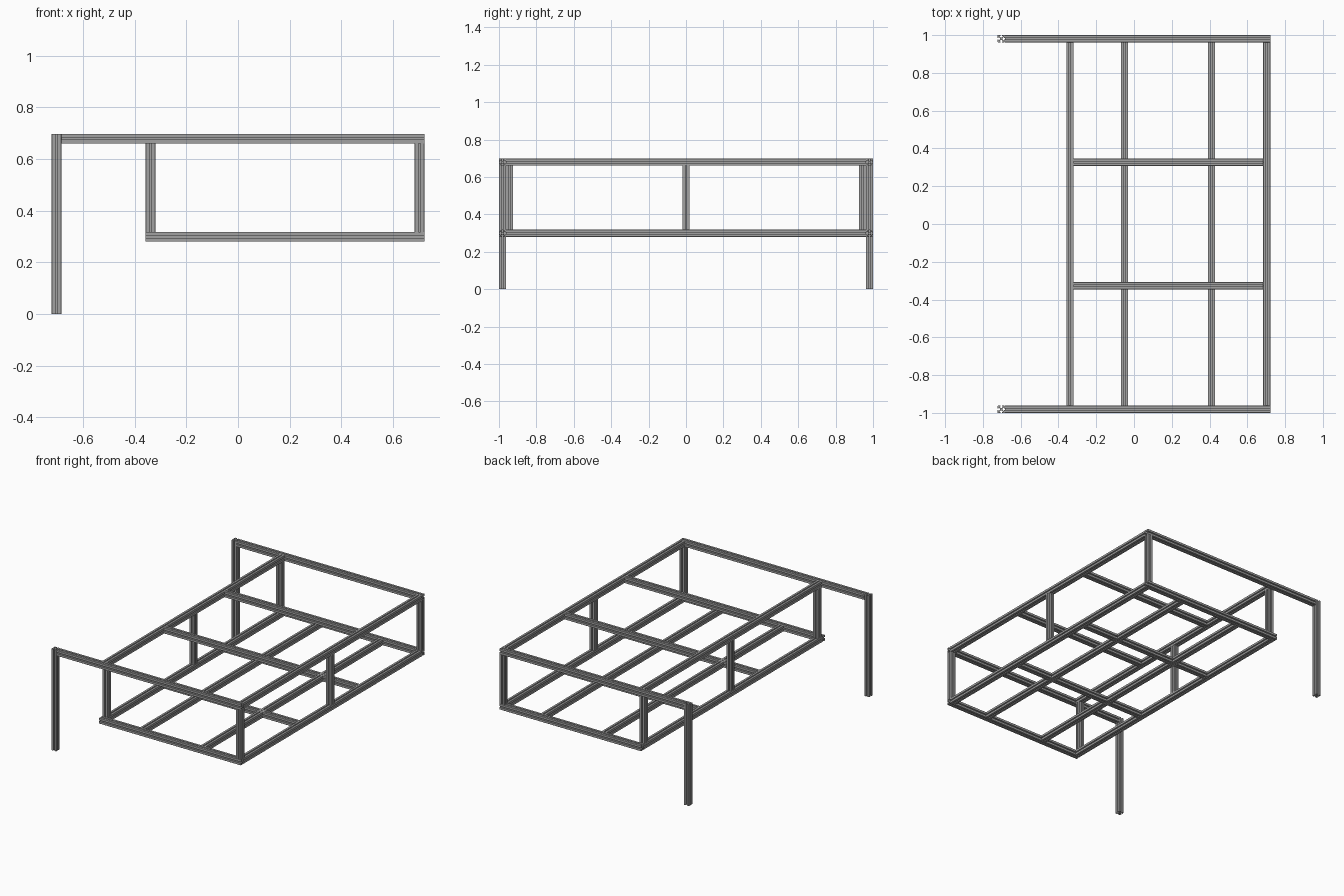
import bpy
import bmesh
from mathutils import Matrix, Vector

cube = bpy.data.objects.get("Cube")
if cube:
    bpy.data.objects.remove(cube, do_unlink=True)

W = 0.038            # bar width
H = W / 2

aluminium = bpy.data.materials.new("grey aluminium")
aluminium.use_nodes = True
COLOUR = (0.36, 0.36, 0.36, 1)
aluminium.diffuse_color = COLOUR
aluminium.node_tree.nodes["Principled BSDF"].inputs["Base Color"].default_value = COLOUR

# One corner of the slotted section, on a 40 unit square; repeated four times
CORNER = [(8, 4), (14, 10), (15.5, 10), (15.5, 4), (20, 4), (20, 19), (19, 20),
          (4, 20), (4, 15.5), (10, 15.5), (10, 14), (4, 8)]
SECTION = []
for turn in range(4):
    for a, b in CORNER:
        for _ in range(turn):
            a, b = -b, a
        SECTION.append((a * W / 40, b * W / 40))


def bar(name, axis, start, end, centre):
    """Slotted bar along an axis; centre gives the other two coordinates in order."""
    bm = bmesh.new()
    face = bm.faces.new([bm.verts.new((a, b, 0)) for a, b in SECTION])
    ext = bmesh.ops.extrude_face_region(bm, geom=[face], use_keep_orig=True)
    top = [g for g in ext["geom"] if isinstance(g, bmesh.types.BMVert)]
    bmesh.ops.translate(bm, verts=top, vec=(0, 0, end - start))
    if axis == "x":
        turn, origin = Matrix.Rotation(1.5707963, 4, "Y"), (start, *centre)
    elif axis == "y":
        turn, origin = Matrix.Rotation(-1.5707963, 4, "X"), (centre[0], start, centre[1])
    else:
        turn, origin = Matrix.Identity(4), (*centre, start)
    bm.transform(Matrix.Translation(Vector(origin)) @ turn)
    bmesh.ops.recalc_face_normals(bm, faces=bm.faces)
    mesh = bpy.data.meshes.new(name)
    bm.to_mesh(mesh)
    bm.free()
    mesh.materials.append(aluminium)
    obj = bpy.data.objects.new(name, mesh)
    bpy.context.collection.objects.link(obj)


X_END, Y_END, TOP, LOW = 0.722, 1.0, 0.698, 0.28
LEFT, RIGHT = X_END - H, -0.339          # long bars of both frames
Y_RAIL = Y_END - H
Z_TOP, Z_LOW = TOP - H, LOW + H

for side, s in (("front", -1), ("back", 1)):
    # Legs, side rails and corner posts
    bar(side + "_leg", "z", 0, TOP, (-X_END + H, s * Y_RAIL))
    bar(side + "_top_rail", "x", -X_END + W, X_END, (s * Y_RAIL, Z_TOP))
    bar(side + "_lower_rail", "x", RIGHT - H, X_END, (s * Y_RAIL, Z_LOW))
    bar(side + "_left_post", "z", LOW + W, TOP - W, (LEFT, s * Y_RAIL))
    bar(side + "_right_post", "z", LOW + W, TOP - W, (RIGHT, s * (Y_RAIL - W)))
    # Cross bars on both levels
    for level, z in (("top", Z_TOP), ("lower", Z_LOW)):
        bar(f"{side}_{level}_cross_bar", "x", RIGHT + H, LEFT - H, (s * 0.327, z))

# Long bars and middle posts
for side, x in (("left", LEFT), ("right", RIGHT)):
    for level, z in (("top", Z_TOP), ("lower", Z_LOW)):
        bar(f"{side}_{level}_long_bar", "y", -Y_END + W, Y_END - W, (x, z))
    bar(side + "_middle_post", "z", LOW + W, TOP - W, (x, 0))

# Inner long bars of the lower frame
for side, x in (("left", 0.411), ("right", -0.051)):
    bar(side + "_inner_long_bar", "y", -Y_END + W, Y_END - W, (x, Z_LOW))
